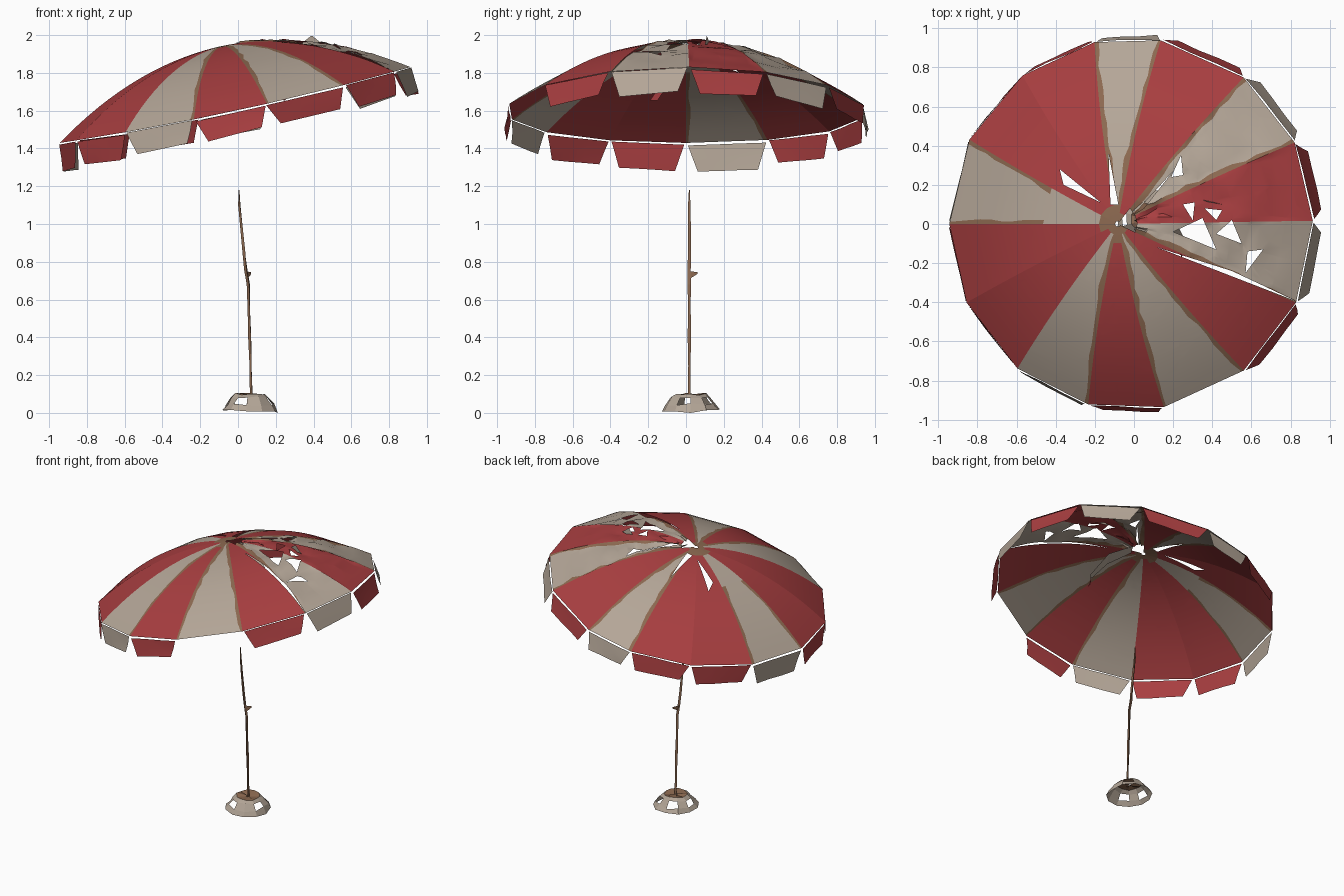
import bpy, bmesh, math, random
from mathutils import Matrix, Vector

random.seed(4)
cube = bpy.data.objects.get("Cube")
if cube:
    bpy.data.objects.remove(cube, do_unlink=True)


def material(name, rgb):
    m = bpy.data.materials.new(name)
    m.use_nodes = True
    m.diffuse_color = (*rgb, 1)
    bsdf = next(n for n in m.node_tree.nodes if n.type == 'BSDF_PRINCIPLED')
    bsdf.inputs["Base Color"].default_value = (*rgb, 1)
    bsdf.inputs["Roughness"].default_value = 0.9
    return m


RED, BEIGE, BROWN = 0, 1, 2
MATS = [material("faded red cloth", (0.39, 0.048, 0.051)),
        material("dirty beige cloth", (0.455, 0.38, 0.31)),
        material("rust brown", (0.26, 0.14, 0.08))]


def finish(name, bm, smooth=True):
    me = bpy.data.meshes.new(name)
    bm.to_mesh(me)
    bm.free()
    for m in MATS:
        me.materials.append(m)
    ob = bpy.data.objects.new(name, me)
    bpy.context.collection.objects.link(ob)
    if smooth:
        bpy.ops.object.select_all(action='DESELECT')
        ob.select_set(True)
        bpy.context.view_layer.objects.active = ob
        bpy.ops.object.shade_smooth_by_angle(angle=math.radians(30))


def grid(bm, rows, colour, closed=False):
    """Bridge rows of points with quads; colour(row, column) gives the material."""
    vs = [[bm.verts.new(p) for p in row] for row in rows]
    n = len(rows[0])
    for i in range(len(vs) - 1):
        for j in range(n if closed else n - 1):
            k = (j + 1) % n
            f = bm.faces.new((vs[i][j], vs[i + 1][j], vs[i + 1][k], vs[i][k]))
            f.material_index = colour(i, j)


def scrap(name, rows, colour):
    bm = bmesh.new()
    grid(bm, rows, colour)
    finish(name, bm, smooth=False)


def tear(bm, tri):
    """Cut a vertical triangular hole, corners given counter-clockwise in plan."""
    sides = []
    for a, b in zip(tri, tri[1:] + tri[:1]):
        a, b = Vector((*a, 0)), Vector((*b, 0))
        sides.append((a, Vector((a.y - b.y, b.x - a.x, 0)).normalized()))
    for co, no in sides:
        geom = bm.verts[:] + bm.edges[:] + bm.faces[:]
        bmesh.ops.bisect_plane(bm, geom=geom, plane_co=co, plane_no=no, dist=1e-5)
    gone = [f for f in bm.faces
            if all((f.calc_center_median() - co).dot(no) > 0 for co, no in sides)]
    bmesh.ops.delete(bm, geom=gone, context='FACES')


# Canopy frame: a dome leaning toward -x, drooping slightly at front and back
RADIUS, RISE, DROOP = 0.95, 0.32, 0.03
TILT = Matrix.Translation((-0.015, 0, 1.63)) @ Matrix.Rotation(math.radians(-12.2), 4, 'Y')
ANGLES = [180, 205, 231, 256, 280, 308, 335, 361, 386, 412, 441, 462, 487, 513, 540]
COLOURS = [RED, RED, BEIGE, RED, BEIGE, RED, BEIGE, RED, BEIGE, RED, BEIGE, RED, RED, BEIGE]
NO_VALANCE = {4}
TORN = {6, 7, 8}
WIDE_HUB = {0, 3, 10, 11, 12, 13}   # panels where the rusty hub reaches furthest
CLEAN_EDGES = {(2, 0), (6, 3)}      # (panel, edge column) without a stained strip
STEPS = [0.015, 0.06, 0.105] + [0.105 + 0.895 * i / 14 for i in range(1, 15)]
TEARS = [
    [(-0.38, 0.28), (-0.36, 0.2), (-0.17, 0.11)],
    [(-0.13, 0.36), (-0.12, 0.1), (-0.08, 0.1)],
    [(0.19, 0.24), (0.25, 0.25), (0.24, 0.35)],
    [(0.0, 0.05), (0.05, 0.08), (0.2, 0.27)],
    [(0.2, -0.04), (0.42, -0.13), (0.35, 0.03)],
    [(0.25, 0.1), (0.3, 0.02), (0.31, 0.11)],
    [(0.36, 0.08), (0.42, 0.02), (0.45, 0.07)],
    [(0.42, -0.05), (0.55, -0.1), (0.5, 0.02)],
    [(0.57, -0.25), (0.66, -0.13), (0.58, -0.14)],
    [(0.12, -0.12), (0.83, -0.395), (0.5, -0.24)],
]


def dome(angle, t):
    a = math.radians(angle)
    c, s = math.cos(a), math.sin(a)
    return Vector((RADIUS * t * c, RADIUS * t * s, RISE * (1 - t * t) - DROOP * t * s * s))


for k, cloth in enumerate(COLOURS):
    a0, a1 = ANGLES[k], ANGLES[k + 1]
    torn = k in TORN

    # Cloth panel, with a ragged stained strip along the edges of the beige ones
    rows = []
    for t in STEPS:
        p, q = dome(a0, t), dome(a1, t)
        strip = 0.028 - 0.011 * t
        left, right = [min(0.4, strip * random.uniform(0.6, 1.4) / (q - p).length)
                       for _ in range(2)]
        row = []
        for u in (0, left, 0.5, 1 - right, 1):
            v = p.lerp(q, u)
            if torn and 0.1 < t < 0.9 and 0 < u < 1:
                v.z += random.uniform(-0.014, 0.01)
            row.append(TILT @ v)
        rows.append(row)

    def panel_colour(i, j):
        if not torn and i < (2 if k in WIDE_HUB else 1):
            return BROWN
        faded = k == 13 and i < 7
        stained = cloth == BEIGE and j in (0, 3) and (k, j) not in CLEAN_EDGES
        return BROWN if stained and not faded else cloth

    bm = bmesh.new()
    grid(bm, rows[2:] if torn else rows, panel_colour)
    for tri in TEARS:
        tear(bm, tri)
    finish(f"canopy_panel_{k + 1}", bm)

    # Hanging flap below the rim, shorter at front and back
    if k in NO_VALANCE:
        continue
    p, q = dome(a0, 1), dome(a1, 1)
    out = ((p + q) / 2 * Vector((1, 1, 0))).normalized()
    gap = [random.uniform(0.002, 0.014) for _ in range(2)]
    drop = [0.14 - 0.028 * abs(out.y) + random.uniform(-0.008, 0.008) for _ in range(2)]
    rows = []
    for s in (0, 0.5, 1):
        inset = 0.02 + 0.11 * s
        row = []
        for c in range(4):
            f = c / 3
            u = inset + (1 - 2 * inset) * f
            length = (gap[0] + s * drop[0]) * (1 - f) + (gap[1] + s * drop[1]) * f
            bulge = 0.004 + 0.022 * s + random.uniform(-0.004, 0.004)
            row.append(TILT @ (p.lerp(q, u) + out * bulge - Vector((0, 0, length))))
        rows.append(row)
    bm = bmesh.new()
    grid(bm, rows, lambda i, j: cloth)
    finish(f"valance_flap_{k + 1}", bm)

# Torn cloth sagging under the raised side, and a scrap turned up above it
scrap("hanging_scrap", [[(0.0, -0.03, 1.93), (0.05, 0.05, 1.93)],
                        [(0.15, -0.1, 1.82), (0.22, 0.0, 1.83)],
                        [(0.24, -0.16, 1.7), (0.28, -0.12, 1.7)],
                        [(0.24, -0.19, 1.655), (0.25, -0.15, 1.655)]],
      lambda i, j: RED if i == 2 else BEIGE)
scrap("upturned_scrap", [[(0.33, 0.13, 1.95), (0.45, 0.1, 1.95)],
                         [(0.385, 0.11, 1.995), (0.395, 0.11, 1.995)]],
      lambda i, j: BEIGE)

# Corroded broken pole: thin three-sided shaft with uneven thickness
POLE = [(0.072, 0.08), (0.068, 0.25), (0.064, 0.4), (0.059, 0.55), (0.056, 0.68),
        (0.042, 0.76), (0.032, 0.86), (0.02, 0.98), (0.008, 1.1), (0.006, 1.18)]
rows = []
for i, (x, z) in enumerate(POLE):
    r = 0.003 if i == len(POLE) - 1 else random.uniform(0.006, 0.011)
    twist = math.pi / 3 + random.uniform(-0.3, 0.3)
    rows.append([(x + r * math.cos(twist + c * math.tau / 3),
                  0.018 + r * math.sin(twist + c * math.tau / 3), z) for c in range(3)])
bm = bmesh.new()
grid(bm, rows, lambda i, j: BROWN, closed=True)
finish("broken_pole", bm, smooth=False)

# Bent splinter on the pole
scrap("pole_splinter", [[(0.04, 0.02, 0.75), (0.05, 0.02, 0.71)],
                        [(0.07, 0.06, 0.745), (0.07, 0.06, 0.735)]], lambda i, j: BROWN)

# Crumbled foot: faceted cone with chunks missing from its shoulder, and a rusty top
SIDES = 11
rows = []
for r, z in ((0.152, 0.012), (0.135, 0.045), (0.105, 0.083), (0.08, 0.1), (0.01, 0.092)):
    row = []
    for c in range(SIDES):
        a = math.tau * c / SIDES
        rr = r * random.uniform(0.93, 1.05)
        zz = z + random.uniform(-0.007, 0.007)
        row.append((0.065 + rr * math.cos(a), 0.025 + rr * math.sin(a), max(0, zz)))
    rows.append(row)
rows[0][0] = (*rows[0][0][:2], 0)
bm = bmesh.new()
grid(bm, rows, lambda i, j: BROWN if i == 3 else BEIGE, closed=True)
lost = [f for f in bm.faces
        if 0.05 < f.calc_center_median().z < 0.075 and random.random() < 0.3]
bmesh.ops.delete(bm, geom=lost, context='FACES')
finish("foot", bm, smooth=False)
